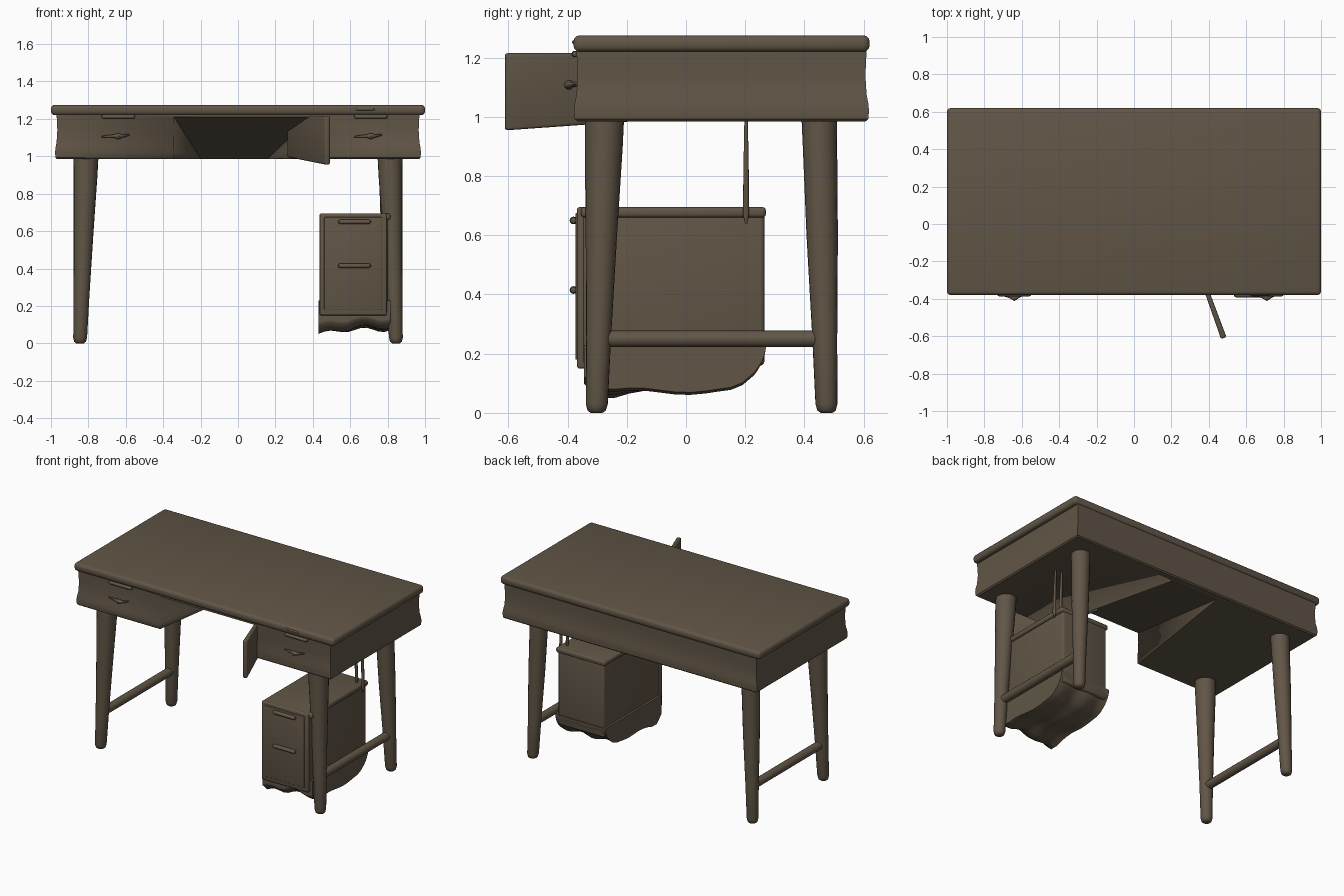
import bpy, bmesh, math
from mathutils import Vector, Matrix

cube = bpy.data.objects.get("Cube")
if cube:
    bpy.data.objects.remove(cube, do_unlink=True)

wood = bpy.data.materials.new("dark_brown_wood")
wood.use_nodes = True
BROWN = (0.12, 0.092, 0.062, 1)
wood.diffuse_color = BROWN
bsdf = next(n for n in wood.node_tree.nodes if n.type == 'BSDF_PRINCIPLED')
bsdf.inputs["Base Color"].default_value = BROWN
bsdf.inputs["Roughness"].default_value = 0.8


def finish(name, bm, angle=40):
    bmesh.ops.recalc_face_normals(bm, faces=bm.faces)
    mesh = bpy.data.meshes.new(name)
    bm.to_mesh(mesh)
    bm.free()
    mesh.materials.append(wood)
    ob = bpy.data.objects.new(name, mesh)
    bpy.context.collection.objects.link(ob)
    bpy.ops.object.select_all(action='DESELECT')
    ob.select_set(True)
    bpy.context.view_layer.objects.active = ob
    bpy.ops.object.shade_smooth_by_angle(angle=math.radians(angle))
    return ob


def box(lo, hi, bevel=0.0, segments=3):
    bm = bmesh.new()
    lo, hi = Vector(lo), Vector(hi)
    size = hi - lo
    bmesh.ops.create_cube(bm, size=1, matrix=Matrix.Translation((lo + hi) / 2) @ Matrix.Diagonal((*size, 1)))
    if bevel:
        bmesh.ops.bevel(bm, geom=bm.edges[:], offset=bevel, segments=segments,
                        profile=0.5, affect='EDGES')
    return bm


def loft(rings):
    """Skin a stack of closed point rings and cap both ends."""
    bm = bmesh.new()
    loops = [[bm.verts.new(p) for p in ring] for ring in rings]
    n = len(loops[0])
    for a, b in zip(loops, loops[1:]):
        for i in range(n):
            j = (i + 1) % n
            bm.faces.new((a[i], a[j], b[j], b[i]))
    bm.faces.new(loops[0])
    bm.faces.new(loops[-1])
    return bm


def tube(stations, axis, sides=20):
    """Round bar through (centre, radius) stations, rings square to an axis."""
    u, v = [Vector(e) for k, e in enumerate(((1, 0, 0), (0, 1, 0), (0, 0, 1))) if k != axis]
    rings = []
    for centre, r in stations:
        angles = [2 * math.pi * i / sides for i in range(sides)]
        rings.append([Vector(centre) + r * (math.cos(t) * u + math.sin(t) * v) for t in angles])
    return loft(rings)


def capsule(a, b, r, axis, sides=12):
    """Bar with rounded ends."""
    a, b = Vector(a), Vector(b)
    d = (b - a).normalized()
    caps = [(1.0, 0.2), (0.7, 0.75), (0.0, 1.0)]
    stations = [(a + d * r * (1 - k), r * s) for k, s in caps]
    stations += [(b - d * r * (1 - k), r * s) for k, s in reversed(caps)]
    return tube(stations, axis, sides)


# Table top
finish("table_top", box((-1, -0.38, 1.22), (1, 0.62, 1.275), 0.02))

# Apron with a slightly flared lower edge
profile = [(0.985, -0.003), (0.993, 0.006), (1.02, 0.008), (1.045, 0.006),
           (1.075, 0), (1.14, -0.004), (1.225, 0)]
rings = []
for z, o in profile:
    x, front, back = 0.97 + o, -0.37 - o, 0.61 + o
    rings.append([(-x, front, z), (x, front, z), (x, back, z), (-x, back, z)])
apron = finish("apron_with_drawer_boxes", loft(rings))

# Knee space: a wedge cut under the middle that rises toward the front
wedge = []
for side in (-1, 1):
    front_x, back_x = (-0.35, -0.2) if side < 0 else (0.4, 0.16)
    wedge.append([(front_x, -0.42, 1.222), (front_x, -0.42, 0.95),
                  (back_x, 0.57, 0.95), (back_x, 0.57, 0.987)])
cutter = finish("knee_space_cutter", loft(wedge))
cutter.hide_render = True
cut = apron.modifiers.new("knee_space", 'BOOLEAN')
cut.operation = 'DIFFERENCE'
cut.solver = 'EXACT'
cut.object = cutter
bpy.context.view_layer.objects.active = apron
bpy.ops.object.modifier_apply(modifier=cut.name)
bpy.data.objects.remove(cutter, do_unlink=True)

# Open hinged panel beside the knee space
bm = box((-0.012, -0.308, -0.13), (0.012, 0.308, 0.13), 0.009)
for v in bm.verts:
    v.co.x *= 1.0 - 0.9 * v.co.y
    if v.co.z < 0:
        v.co.z += max(0, v.co.y - 0.1) * 0.2
bmesh.ops.transform(bm, verts=bm.verts, matrix=Matrix.Translation((0.375, -0.32, 1.085)) @ Matrix.Rotation(0.347, 4, 'Z'))
finish("hinged_panel", bm)

# Four tapered legs and the side rails
for sx, side in ((1, "left"), (-1, "right")):
    for end, top_y, low_y, r_top in (("front", -0.275, -0.302, 0.066), ("back", 0.45, 0.475, 0.06)):
        top, low = Vector((sx * 0.812, top_y, 1.0)), Vector((sx * 0.845, low_y, 0.0))
        stations = []
        for z, r in ((0, 0.02), (0.008, 0.031), (0.03, 0.037), (0.25, 0.042),
                     (0.6, 0.053), (0.9, r_top - 0.002), (1.0, r_top)):
            stations.append((low.lerp(top, z), r))
        finish(f"{end}_{side}_leg", tube(stations, 2), 60)
    finish(f"{side}_rail", tube([((sx * 0.835, -0.3, 0.25), 0.028), ((sx * 0.835, 0.47, 0.25), 0.028)], 1))

# Drawer pulls and the slim catches under the top edge
for name, x in (("right", -0.64), ("left", 0.71)):
    finish(f"{name}_drawer_pull", tube([((x - 0.09, -0.372, 1.105), 0.004), ((x - 0.02, -0.39, 1.108), 0.009),
           ((x, -0.395, 1.108), 0.017), ((x + 0.02, -0.39, 1.108), 0.009),
           ((x + 0.06, -0.372, 1.115), 0.004)], 0, 12), 60)
    finish(f"{name}_drawer_catch", capsule((x - 0.09, -0.376, 1.212), (x + 0.09, -0.376, 1.212), 0.011, 0))
finish("top_edge_catch", capsule((0.63, -0.378, 1.252), (0.73, -0.378, 1.252), 0.007, 0))

# Hanging cabinet: body, cap and front panel
finish("cabinet_body", box((0.445, -0.35, 0.16), (0.8, 0.265, 0.685), 0.014))
finish("cabinet_cap", box((0.435, -0.355, 0.66), (0.815, 0.27, 0.695), 0.012))
finish("cabinet_front", box((0.437, -0.368, 0.15), (0.795, -0.338, 0.695), 0.008))
finish("cabinet_inset_front", box((0.46, -0.374, 0.18), (0.77, -0.36, 0.675), 0.004))
for name, z in (("upper", 0.65), ("lower", 0.415)):
    finish(f"cabinet_{name}_handle", capsule((0.535, -0.38, z), (0.71, -0.38, z), 0.013, 0))

# Soft wavy underside of the cabinet
bm = box((0.43, -0.345, 0.08), (0.815, 0.27, 0.23))
bmesh.ops.subdivide_edges(bm, edges=bm.edges[:], cuts=11, use_grid_fill=True)
for v in bm.verts:
    x, y = v.co.x, v.co.y
    depth = (0.23 - v.co.z) / 0.15
    wave = 0.012 * math.sin((x - 0.43) * 32) - 0.008 * math.cos(y * 18)
    corner = 0.04 * max(0, 1 - math.hypot(x - 0.43, y + 0.28) / 0.2)
    rise = 0.06 * max(0, (y - 0.15) / 0.12) ** 2 + 0.06 * max(0, (-0.25 - y) / 0.1) ** 2
    v.co.z += depth * (wave + rise - corner)
    v.co.y -= depth ** 2 * 0.04 * max(0, (y - 0.1) / 0.17)
finish("cabinet_underside", bm, 70)

# Thin hanger rods from the desk to the cabinet
for name, x, low in (("inner", 0.77, 0.68), ("outer", 0.82, 0.64)):
    finish(f"{name}_hanger_rod", tube([((x, 0.203, low), 0.004), ((x, 0.203, low + 0.03), 0.011),
           ((x - 0.004, 0.203, 0.85), 0.009), ((x - 0.01, 0.203, 1.0), 0.006)], 2, 10))
